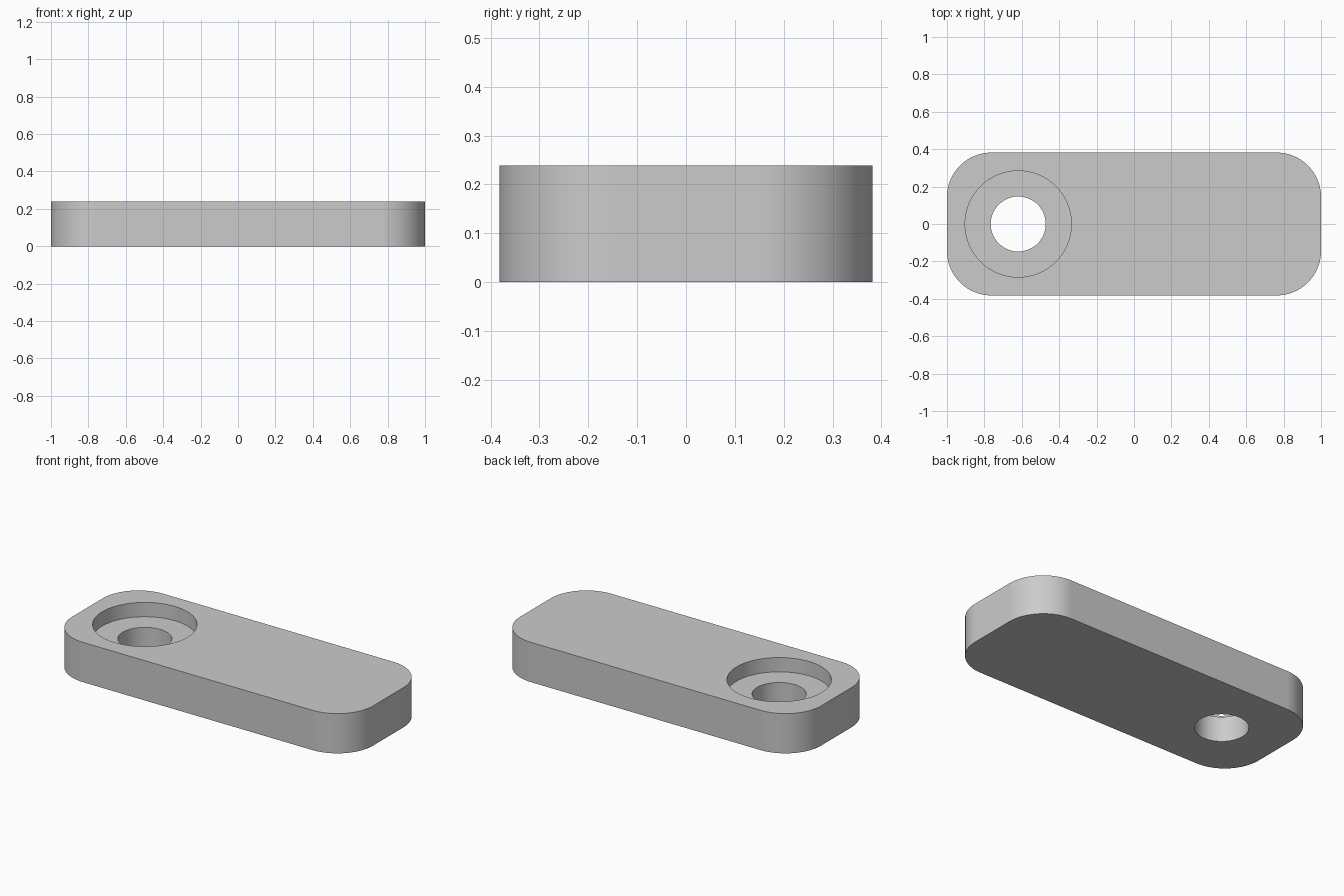
import bpy
import bmesh
import math

LENGTH, WIDTH, HEIGHT = 2.0, 0.764, 0.239
CORNER = 0.238
HOLE_X = -0.619
HOLE_R, BORE_R, BORE_DEPTH = 0.147, 0.284, 0.086

cube = bpy.data.objects.get("Cube")
if cube:
    bpy.data.objects.remove(cube, do_unlink=True)

grey = bpy.data.materials.new("light grey")
grey.use_nodes = True
grey.diffuse_color = (0.6, 0.6, 0.6, 1)
grey.node_tree.nodes["Principled BSDF"].inputs["Base Color"].default_value = (0.6, 0.6, 0.6, 1)


def activate(obj):
    bpy.ops.object.select_all(action='DESELECT')
    obj.select_set(True)
    bpy.context.view_layer.objects.active = obj


def cut_round(target, name, radius, bottom, top):
    """Cut a vertical round hole between two heights."""
    bpy.ops.mesh.primitive_cylinder_add(
        vertices=96, radius=radius, depth=top - bottom,
        location=(HOLE_X, 0, (top + bottom) / 2))
    cutter = bpy.context.object
    cutter.name = name
    cutter.hide_render = True
    cutter.data.materials.append(grey)
    mod = target.modifiers.new(name, 'BOOLEAN')
    mod.operation = 'DIFFERENCE'
    mod.solver = 'EXACT'
    mod.object = cutter
    activate(target)
    bpy.ops.object.modifier_apply(modifier=name)
    bpy.data.objects.remove(cutter, do_unlink=True)


# Plate with rounded vertical corners
bm = bmesh.new()
bmesh.ops.create_cube(bm, size=1)
for v in bm.verts:
    v.co.x *= LENGTH
    v.co.y *= WIDTH
    v.co.z = (v.co.z + 0.5) * HEIGHT
uprights = [e for e in bm.edges if abs(e.verts[0].co.z - e.verts[1].co.z) > 0.1]
bmesh.ops.bevel(bm, geom=uprights, offset=CORNER, offset_type='OFFSET',
                segments=24, profile=0.5, affect='EDGES')
mesh = bpy.data.meshes.new("plate")
bm.to_mesh(mesh)
bm.free()
mesh.materials.append(grey)
plate = bpy.data.objects.new("plate", mesh)
bpy.context.collection.objects.link(plate)

# Wide counterbore from the top, then the through hole
cut_round(plate, "counterbore", BORE_R, HEIGHT - BORE_DEPTH, HEIGHT + 0.1)
cut_round(plate, "through_hole", HOLE_R, -0.1, HEIGHT + 0.1)

# Smooth round walls, crisp rims, flat long sides
activate(plate)
bpy.ops.object.shade_smooth_by_angle(angle=math.radians(30))
weighted = plate.modifiers.new("flat_sides", 'WEIGHTED_NORMAL')
weighted.keep_sharp = True
